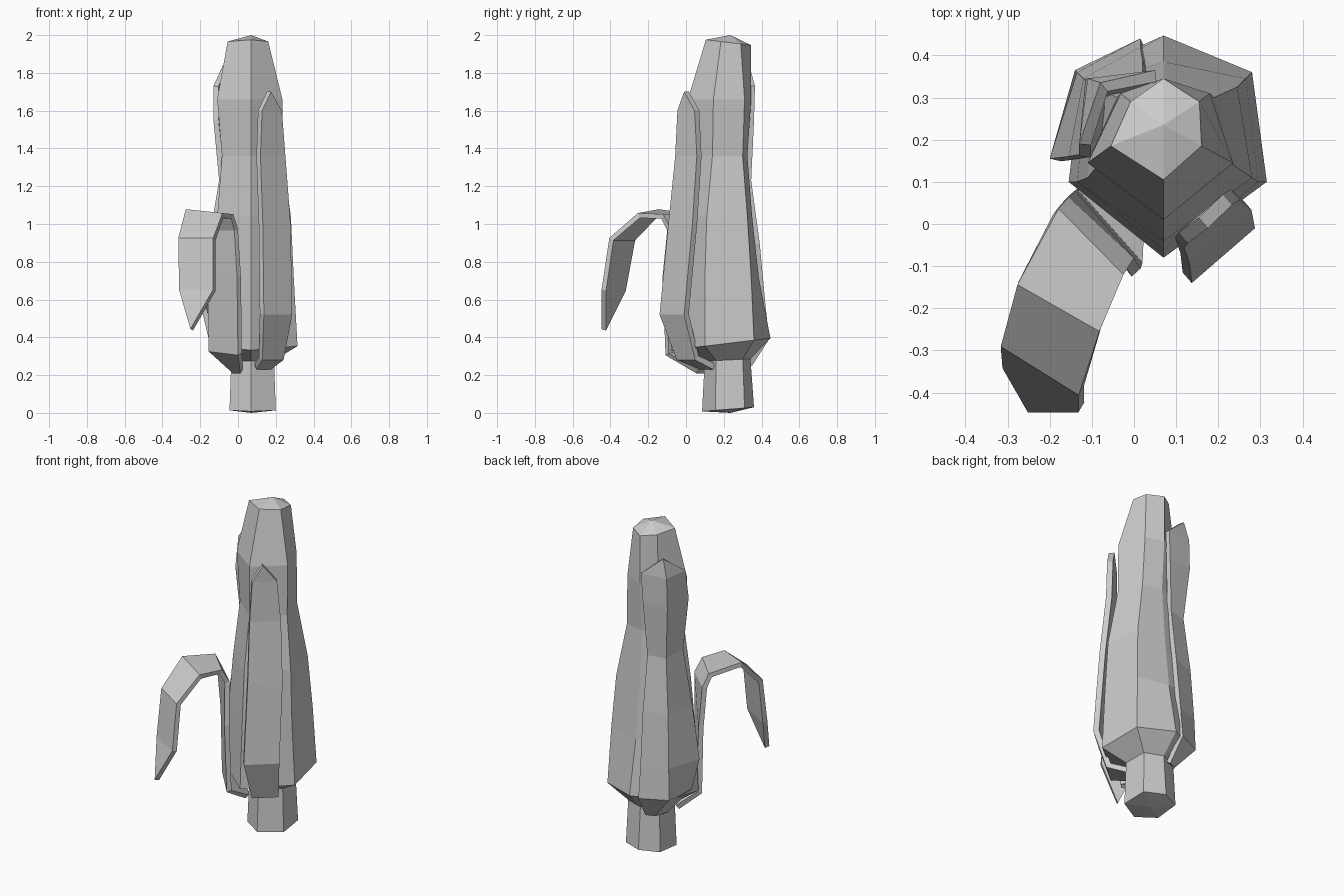
import bpy, bmesh

CX, CY = 0.07, 0.235


def finish(name, bm):
    me = bpy.data.meshes.new(name)
    bm.to_mesh(me)
    bm.free()
    ob = bpy.data.objects.new(name, me)
    bpy.context.collection.objects.link(ob)
    return ob


def hex_body(name, rings, top_z, bottom_z):
    """Loft six-sided rings: z, tilt, x left, x right, x back right,
    y front, y side front, y side back, y back."""
    bm = bmesh.new()
    loops = []
    for z, t, xl, xr, br, yf, y1, y2, yb in rings:
        bl = CX - (br - CX) * 0.92
        pts = [(CX, yf), (xr, y1), (br, y2), (CX, yb), (bl, y2), (xl, y1)]
        loops.append([bm.verts.new((x, y, z + t * (y - CY))) for x, y in pts])
    for a, b in zip(loops, loops[1:]):
        for i in range(6):
            j = (i + 1) % 6
            bm.faces.new((a[i], a[j], b[j], b[i]))
    for loop, z in ((loops[0], bottom_z), (loops[-1], top_z)):
        c = bm.verts.new((CX, CY, z))
        for i in range(6):
            bm.faces.new((loop[i], loop[(i + 1) % 6], c))
    bmesh.ops.recalc_face_normals(bm, faces=bm.faces)
    return finish(name, bm)


def leaf(name, rows, thickness, offset):
    """Strip of rows (z, (x, y[, dz])...), bottom to top."""
    bm = bmesh.new()
    grid = [[bm.verts.new((p[0], p[1], r[0] + sum(p[2:]))) for p in r[1:]]
            for r in rows]
    for a, b in zip(grid, grid[1:]):
        for i in range(len(a) - 1):
            bm.faces.new((a[i], a[i + 1], b[i + 1], b[i]))
    # a pointed tip is a row whose points coincide
    bmesh.ops.remove_doubles(bm, verts=bm.verts, dist=0.0005)
    ob = finish(name, bm)
    m = ob.modifiers.new("thickness", 'SOLIDIFY')
    m.thickness = thickness
    m.offset = offset
    return ob


# Cob
hex_body("cob", [
    (0.28, 0.05, -0.04, 0.19, 0.18, 0.10, 0.16, 0.30, 0.34),
    (0.37, 0.12, -0.155, 0.315, 0.28, -0.08, 0.10, 0.36, 0.447),
    (0.72, 0, -0.135, 0.295, 0.265, -0.06, 0.10, 0.345, 0.385),
    (1.04, 0, -0.11, 0.28, 0.245, -0.04, 0.11, 0.325, 0.35),
    (1.36, 0, -0.085, 0.235, 0.19, 0.01, 0.14, 0.30, 0.325),
    (1.66, 0, -0.11, 0.235, 0.18, 0.01, 0.145, 0.31, 0.345),
    (1.96, -0.12, -0.055, 0.16, 0.155, 0.105, 0.185, 0.29, 0.345),
], 2.0, 0.28)

# Stem
hex_body("stem", [
    (0.02, 0.08, -0.045, 0.20, 0.19, 0.085, 0.155, 0.31, 0.36),
    (0.30, 0.05, -0.035, 0.19, 0.18, 0.10, 0.16, 0.30, 0.34),
], 0.31, 0.0)

# Front right husk leaf: centre x, y, z and half width along one direction
path = [(0.135, 0.11, 0.23, 0.052), (0.185, 0.0, 0.28, 0.075),
        (0.212, -0.075, 0.52, 0.10), (0.205, -0.03, 1.0, 0.098),
        (0.185, 0.0, 1.36, 0.088), (0.18, 0.0, 1.60, 0.07),
        (0.175, -0.01, 1.70, 0)]
leaf("front_right_leaf",
     [(z, (x - 0.75 * h, y - 0.65 * h), (x + 0.75 * h, y + 0.65 * h))
      for x, y, z, h in path], 0.033, -1)

# Front left husk leaf, folded outward
leaf("folded_leaf", [
    (0.22, (-0.02, 0.11), (0.02, 0.06)),
    (0.33, (-0.145, 0.075), (0.01, -0.10, -0.02)),
    (0.72, (-0.15, 0.07), (0.005, -0.115)),
    (0.97, (-0.165, 0.055), (-0.01, -0.09)),
    (1.04, (-0.185, 0.03), (-0.03, -0.125)),
    (1.055, (-0.275, -0.14, 0.01), (-0.08, -0.25, -0.01)),
    (0.92, (-0.31, -0.28), (-0.125, -0.395)),
    (0.65, (-0.305, -0.33), (-0.125, -0.435)),
    (0.44, (-0.245, -0.435), (-0.245, -0.435)),
], 0.028, 0)

# Back left husk leaf, creased round the cob corner
leaf("back_left_leaf", [
    (0.25, (0.03, 0.35), (-0.02, 0.33), (-0.05, 0.25)),
    (0.39, (0.015, 0.44), (-0.14, 0.365), (-0.155, 0.165)),
    (0.58, (0.015, 0.42), (-0.135, 0.36), (-0.20, 0.155)),
    (0.90, (0.02, 0.39), (-0.12, 0.345), (-0.155, 0.16)),
    (1.23, (0.02, 0.345), (-0.09, 0.32), (-0.10, 0.17)),
    (1.55, (0.04, 0.36), (-0.115, 0.345), (-0.13, 0.16)),
    (1.73, (0.05, 0.365), (-0.11, 0.345), (-0.13, 0.19)),
    (1.84, *[(-0.08, 0.335)] * 3),
], 0.028, -1)
